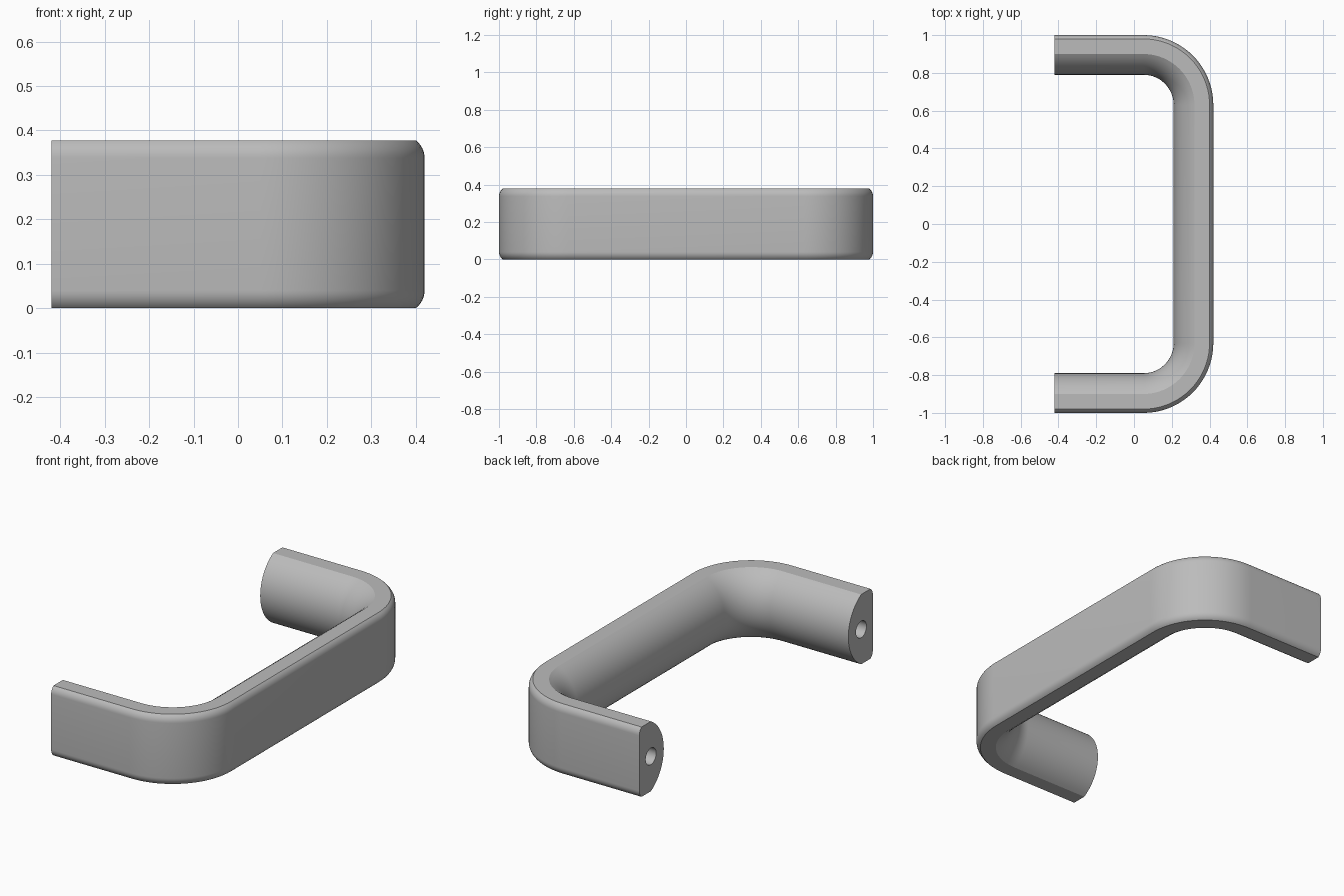
import bpy, bmesh
from math import radians, sin, cos, pi, asin, atan

cube = bpy.data.objects.get("Cube")
if cube:
    bpy.data.objects.remove(cube, do_unlink=True)

HEIGHT, DEPTH, FLAT = 0.378, 0.21, 0.10   # bar section: height, thickness, flat edge end
END_X, BEND_X, BEND_Y, BEND_R = -0.42, 0.05, 0.63, 0.37

metal = bpy.data.materials.new("satin_grey")
metal.use_nodes = True
grey = (0.5, 0.5, 0.5, 1)
metal.diffuse_color = grey
metal.node_tree.nodes["Principled BSDF"].inputs["Base Color"].default_value = grey


def section():
    """D-shaped bar section as (depth from outer face, z) points."""
    half = HEIGHT / 2
    # eased outer corner, tangent to the flat outer face
    sweep, r = 2 * atan(0.5), 0.05
    corner = [(r - r * cos(sweep * i / 6), half - 0.04 + r * sin(sweep * i / 6))
              for i in range(7)]
    # bowed inner grip
    bow = DEPTH - FLAT
    big = (half ** 2 + bow ** 2) / (2 * bow)
    a = asin(half / big)
    grip = [(DEPTH - big + big * cos(a - 2 * a * i / 24), big * sin(a - 2 * a * i / 24))
            for i in range(25)]
    lower = [(d, -z) for d, z in reversed(corner)]
    return [(d, z + half) for d, z in corner + grip + lower]


# Path stations: bend centre plus outward direction
steps = 20
stations = [(END_X, -BEND_Y, -pi / 2)]
for side, start in ((-1, -pi / 2), (1, 0)):
    stations += [(BEND_X, side * BEND_Y, start + pi / 2 * i / steps) for i in range(steps + 1)]
stations.append((END_X, BEND_Y, pi / 2))

# Swept handle body
bm = bmesh.new()
rings = [[bm.verts.new((cx + cos(a) * (BEND_R - d), cy + sin(a) * (BEND_R - d), z))
          for d, z in section()] for cx, cy, a in stations]
for r0, r1 in zip(rings, rings[1:]):
    for i in range(len(r0)):
        j = (i + 1) % len(r0)
        bm.faces.new((r0[i], r0[j], r1[j], r1[i]))
bm.faces.new(rings[0])
bm.faces.new(rings[-1])
bmesh.ops.recalc_face_normals(bm, faces=bm.faces)
mesh = bpy.data.meshes.new("pull_handle")
bm.to_mesh(mesh)
bm.free()
handle = bpy.data.objects.new("pull_handle", mesh)
bpy.context.collection.objects.link(handle)
mesh.materials.append(metal)

# Blind screw holes in both mounting ends
for name, side in (("front_hole_cutter", -1), ("back_hole_cutter", 1)):
    bpy.ops.mesh.primitive_cylinder_add(
        vertices=32, radius=0.045, depth=0.6, rotation=(0, pi / 2, 0),
        location=(END_X, side * 0.9, HEIGHT / 2))
    cutter = bpy.context.object
    cutter.name = name
    cutter.hide_render = True
    cutter.data.materials.append(metal)
    bpy.ops.object.select_all(action="DESELECT")
    bpy.context.view_layer.objects.active = handle
    handle.select_set(True)
    mod = handle.modifiers.new("screw_hole", "BOOLEAN")
    mod.operation = "DIFFERENCE"
    mod.solver = "EXACT"
    mod.object = cutter
    bpy.ops.object.modifier_apply(modifier=mod.name)
    bpy.data.objects.remove(cutter, do_unlink=True)

bpy.ops.object.shade_smooth_by_angle(angle=radians(25))
